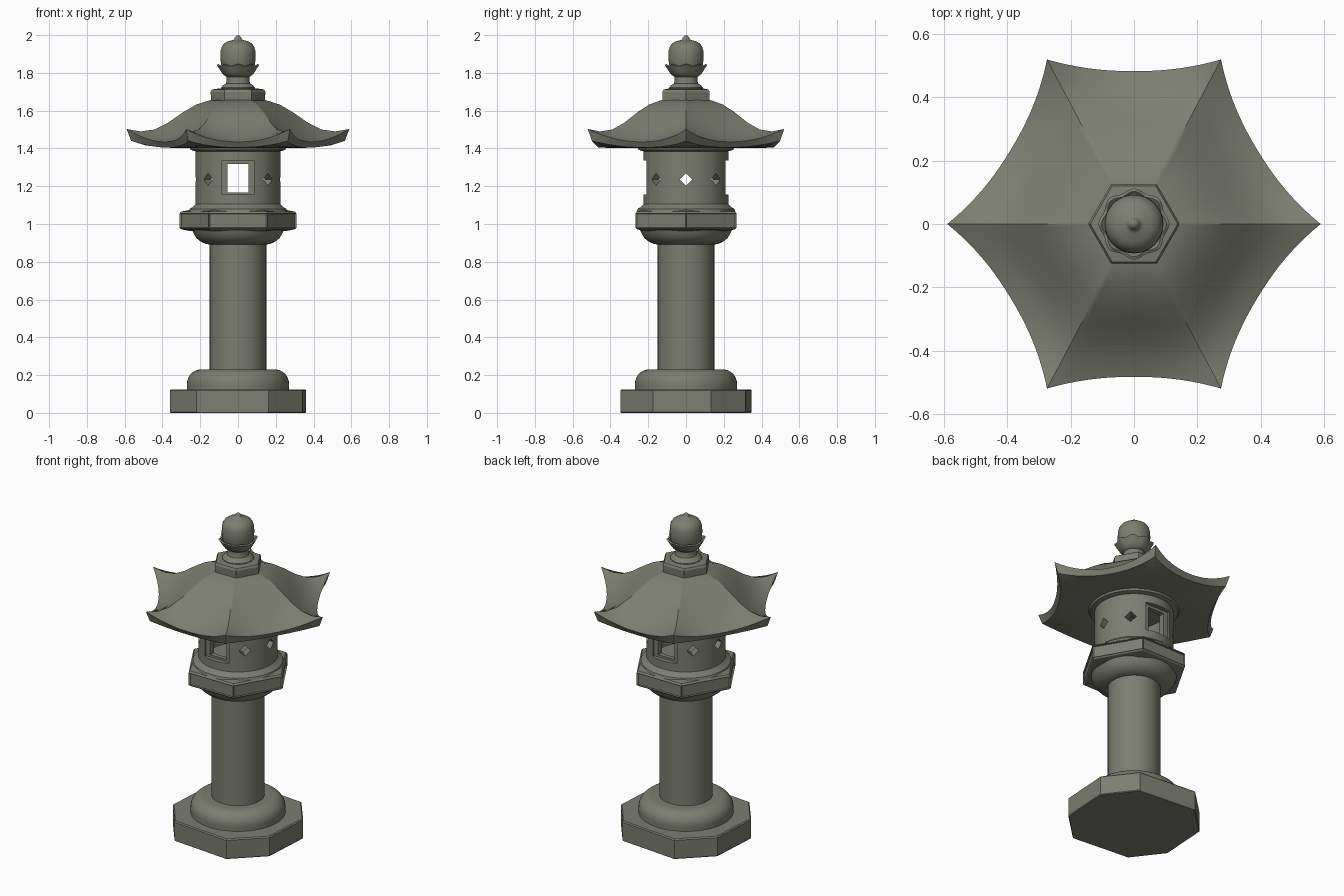
import bpy, bmesh
from math import sin, cos, pi, radians, hypot, atan2
from mathutils import Vector, Matrix

cube = bpy.data.objects.get("Cube")
if cube:
    bpy.data.objects.remove(cube)

stone = bpy.data.materials.new("grey_green_stone")
stone.use_nodes = True
STONE = (0.2, 0.21, 0.16, 1)
stone.diffuse_color = STONE
stone.node_tree.nodes["Principled BSDF"].inputs["Base Color"].default_value = STONE


def finish(name, bm, angle=30):
    bmesh.ops.recalc_face_normals(bm, faces=bm.faces)
    mesh = bpy.data.meshes.new(name)
    bm.to_mesh(mesh)
    bm.free()
    mesh.materials.append(stone)
    obj = bpy.data.objects.new(name, mesh)
    bpy.context.collection.objects.link(obj)
    smooth(obj, angle)
    return obj


def smooth(obj, angle=30):
    bpy.ops.object.select_all(action="DESELECT")
    obj.select_set(True)
    bpy.context.view_layer.objects.active = obj
    bpy.ops.object.shade_smooth_by_angle(angle=radians(angle))


def loft(rings, closed=False):
    """Skin a stack of equal-length point rings; cap the ends unless closed."""
    bm = bmesh.new()
    loops = [[bm.verts.new(p) for p in ring] for ring in rings]
    pairs = list(zip(loops, loops[1:]))
    if closed:
        pairs.append((loops[-1], loops[0]))
    for a, b in pairs:
        n = len(a)
        for i in range(n):
            j = (i + 1) % n
            bm.faces.new((a[i], a[j], b[j], b[i]))
    if not closed:
        bm.faces.new(loops[0][::-1])
        bm.faces.new(loops[-1])
    return bm


def turn(profile, sides=64, angles=None, closed=False):
    angles = angles or [2 * pi * i / sides for i in range(sides)]
    return loft([[(r * cos(a), r * sin(a), z) for a in angles]
                 for r, z in profile], closed)


def arc(r, z, rad, start, end, steps=8):
    """Profile points on a quarter-like arc centred at (r, z)."""
    return [(r + rad * cos(radians(t)), z + rad * sin(radians(t)))
            for t in [start + (end - start) * i / steps for i in range(steps + 1)]]


# Octagonal plinth, slightly uneven and point-symmetric
half = [radians(a - 90) for a in (25, 63, 110, 145)]
plinth_angles = half + [a + pi for a in half]
finish("plinth", turn([(0.38, 0), (0.384, 0.005), (0.384, 0.118), (0.377, 0.125)],
                      angles=plinth_angles), 25)

# Rounded foot and column
finish("column_foot", turn([(0.27, 0.11), (0.27, 0.15)]
                           + arc(0.195, 0.155, 0.075, 0, 90) + [(0.14, 0.23)]))
finish("column", turn([(0.15, 0.2), (0.15, 0.92)]))

# Bowl under the platform
finish("platform_bowl", turn([(0.14, 0.892), (0.165, 0.893), (0.195, 0.905), (0.22, 0.925),
                              (0.234, 0.948), (0.24, 0.962), (0.25, 0.98)]))

# Hexagonal platform with recessed side panels
bm = turn([(0.25, 0.962), (0.3, 0.972), (0.31, 0.98), (0.31, 1.055),
           (0.3, 1.066), (0.25, 1.076), (0.2, 1.078)], 6)
sides = [f for f in bm.faces if abs(f.normal.z) < 0.1
         and abs(f.calc_center_median().z - 1.0175) < 0.01]
bmesh.ops.inset_individual(bm, faces=sides, thickness=0.012, depth=0)
bmesh.ops.recalc_face_normals(bm, faces=bm.faces)
bmesh.ops.inset_individual(bm, faces=sides, thickness=0.003, depth=-0.01)
finish("platform", bm, 25)
finish("firebox_base_ring", turn([(0.262, 1.065), (0.256, 1.08), (0.24, 1.09),
                                  (0.225, 1.105), (0.17, 1.105)]))

# Hollow firebox, cut by windows front and back and diamonds around the sides
firebox = finish("firebox", turn([(0.225, 1.08), (0.225, 1.405), (0.17, 1.405), (0.17, 1.08)],
                                 96, closed=True))


def cutter(size, matrix):
    bm = bmesh.new()
    bmesh.ops.create_cube(bm, size=1, matrix=matrix @ Matrix.Diagonal((*size, 1)))
    obj = finish("firebox_cutter", bm)
    obj.hide_render = True
    return obj


cutters = [cutter((0.112, 0.6, 0.15), Matrix.Translation((0, 0, 1.243)))]
for side in (-1, 1):
    cutters.append(cutter((0.17, 0.06, 0.18), Matrix.Translation((0, side * 0.226, 1.245))))
for k in (-1, 0, 1, 3, 4, 5):
    place = (Matrix.Rotation(k * pi / 4, 4, "Z") @ Matrix.Translation((0.21, 0, 1.236))
             @ Matrix.Rotation(pi / 4, 4, "X"))
    cutters.append(cutter((0.14, 0.048, 0.048), place))
for c in cutters:
    bpy.context.view_layer.objects.active = firebox
    mod = firebox.modifiers.new("cut", "BOOLEAN")
    mod.operation = "DIFFERENCE"
    mod.solver = "EXACT"
    mod.object = c
    bpy.ops.object.modifier_apply(modifier=mod.name)
for c in cutters:
    bpy.data.objects.remove(c)
smooth(firebox)

# Ring below the roof
finish("firebox_top_ring", turn([(0.225, 1.385), (0.25, 1.392), (0.26, 1.41), (0.2, 1.42)]))

# Roof: six sagging eaves with upturned corners
corners = [Vector((x, y)) for x, y in ((0.59, 0), (0.275, 0.52), (-0.275, 0.52),
                                      (-0.59, 0), (-0.275, -0.52), (0.275, -0.52))]
STEPS = 20
eave = []                       # (point, corner weight)
for i, a in enumerate(corners):
    b = corners[(i + 1) % 6]
    inward = -((a + b) / 2).normalized()
    sag = 0.037 if i in (1, 4) else 0.05
    for s in range(STEPS):
        w = abs(2 * s / STEPS - 1) ** 2.2
        eave.append((a.lerp(b, s / STEPS) + inward * sag * (1 - w), w))


def roof_ring(f, flat, ridge, power=1.0, inner=0.1):
    ring = []
    for p, w in eave:
        d = p.normalized() * (inner + (p.length - inner) * f)
        ring.append((d.x, d.y, flat + (ridge - flat) * w ** power))
    return ring


roof_profile = [(0, 1.66, 1.66), (0.1, 1.653, 1.655), (0.25, 1.63, 1.632), (0.4, 1.595, 1.588),
                (0.55, 1.545, 1.537), (0.7, 1.495, 1.5), (0.85, 1.456, 1.49), (1, 1.435, 1.503)]
under = [(0.95, 1.405, 1.44), (0.8, 1.403, 1.417), (0.6, 1.403, 1.405), (0.3, 1.403, 1.403)]
finish("roof", loft([roof_ring(*row) for row in roof_profile + under]), 40)

# Hexagonal seat of the finial
finish("finial_seat", turn([(0.142, 1.64), (0.145, 1.7), (0.138, 1.712), (0.1, 1.718)], 6), 25)
finish("finial_neck", turn([(0.09, 1.71), (0.09, 1.722), (0.078, 1.735), (0.064, 1.745),
                            (0.06, 1.76), (0.06, 1.785), (0.07, 1.8)], 48))

# Scalloped petal cup
cup = []
for r, z, wave in ((0.055, 1.775, 0), (0.078, 1.79, 0.001), (0.092, 1.812, 0.003),
                   (0.107, 1.838, 0.005), (0.098, 1.842, 0.005), (0.08, 1.825, 0)):
    cup.append([((r + wave * cos(8 * t)) * cos(t), (r + wave * cos(8 * t)) * sin(t),
                 z + wave * cos(8 * t)) for t in [2 * pi * i / 96 for i in range(96)]])
finish("petal_cup", loft(cup), 40)

# Bud with a small pointed tip
finish("finial_bud", turn([(0.08, 1.82), (0.09, 1.845), (0.093, 1.88), (0.092, 1.915),
                           (0.086, 1.938), (0.074, 1.955), (0.055, 1.967), (0.03, 1.973),
                           (0.02, 1.978), (0.017, 1.988), (0.01, 1.996), (0.002, 2.0)], 48), 50)
